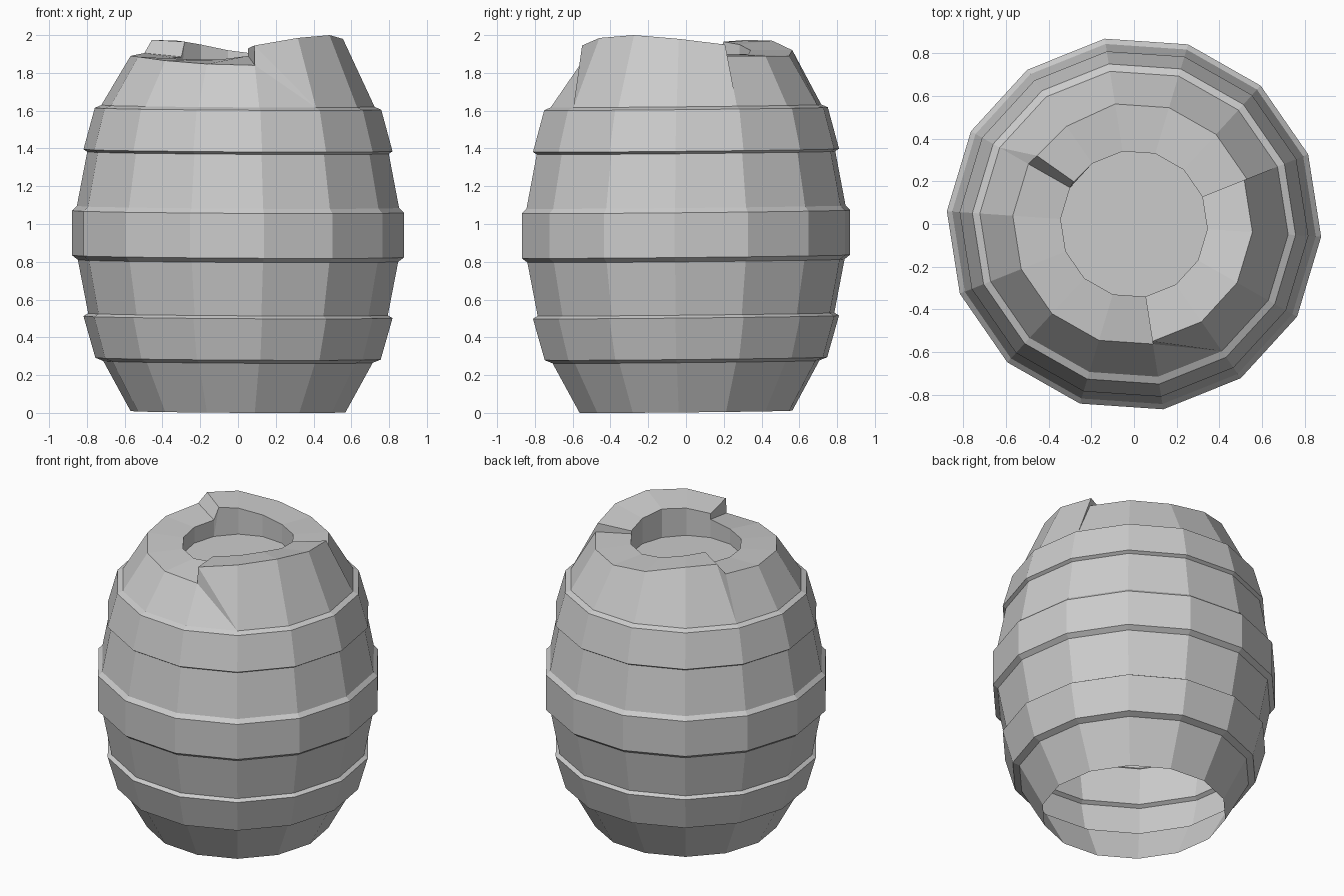
import bpy, bmesh
from math import cos, sin, radians
from mathutils import Vector

SIDES = 14
STEP = 360 / SIDES
START = -3.9

cube = bpy.data.objects.get("Cube")
if cube:
    bpy.data.objects.remove(cube, do_unlink=True)

grey = bpy.data.materials.new("plain_grey")
grey.use_nodes = True
colour = (0.6, 0.6, 0.6, 1)
grey.diffuse_color = colour
grey.node_tree.nodes["Principled BSDF"].inputs["Base Color"].default_value = colour


def polar(index, radius, z, lean=True, turn=0):
    """Point on a barrel ring; the whole barrel leans very slightly."""
    a = radians(START + index * STEP + turn)
    x, y = radius * cos(a), radius * sin(a)
    return Vector((x, y, z + (0.01 * y - 0.006 * x if lean else 0)))


def build(name, polygons):
    """Make a flat-shaded object from polygons, dropping collapsed corners."""
    bm = bmesh.new()
    for poly in polygons:
        pts = [p for i, p in enumerate(poly) if (p - poly[i - 1]).length > 1e-5]
        if len(pts) > 2:
            bm.faces.new([bm.verts.new(p) for p in pts])
    bmesh.ops.remove_doubles(bm, verts=bm.verts, dist=1e-5)
    mesh = bpy.data.meshes.new(name)
    bm.to_mesh(mesh)
    bm.free()
    mesh.materials.append(grey)
    obj = bpy.data.objects.new(name, mesh)
    bpy.context.collection.objects.link(obj)
    return obj


def strips(columns):
    """Quads between neighbouring columns of points, closing the loop."""
    for a, b in zip(columns, columns[1:] + columns[:1]):
        for k in range(len(a) - 1):
            yield (a[k], b[k], b[k + 1], a[k + 1])


# Barrel wall with three raised hoops, open underneath
profile = [
    (0.57, 0.006), (0.715, 0.27),
    (0.757, 0.287), (0.82, 0.507), (0.795, 0.522),
    (0.85, 0.805),
    (0.88, 0.828), (0.88, 1.065), (0.855, 1.09),
    (0.80, 1.377),
    (0.82, 1.39), (0.76, 1.61), (0.725, 1.625),
]
build("barrel_wall", strips([[polar(i, r, z) for r, z in profile]
                             for i in range(SIDES)]))

# Broken shoulder and rim: three ramps with a step between each
# Each entry: side index, shoulder index, outer height, inner height, turn
rim = [
    (1, 1, 1.89, 1.90, 0), (2, 2, 1.89, 1.90, 0), (3, 3, 1.89, 1.90, 0),
    (4, 4, 1.92, 1.92, 0), (5, 5, 1.97, 1.95, 0), (6, 6, 1.975, 1.965, -5.5),
    (6, 6, 1.905, 1.885, 0), (7, 7, 1.89, 1.88, 0), (8, 8, 1.885, 1.875, 0),
    (9, 9, 1.865, 1.87, 0), (10, 10, 1.847, 1.87, 0), (11, 11, 1.84, 1.89, 0),
    (11, 12, 1.84, 1.89, 0),
    (11, 12, 1.945, 1.93, 0), (12, 12, 1.985, 1.95, 0), (13, 13, 2.0, 1.96, 0),
    (14, 14, 1.98, 1.94, 0), (15, 15, 1.95, 1.92, 0),
]
FLOOR_RADIUS, FLOOR_Z = 0.345, 1.77
columns = []
for i, shoulder, z_out, z_in, turn in rim:
    r_out = 0.57 if z_out < 1.93 else 0.557
    columns.append([
        polar(shoulder, 0.725, 1.625),
        polar(i, r_out, z_out, False, turn),
        polar(i, FLOOR_RADIUS, z_in, False, turn),
        polar(i, FLOOR_RADIUS, FLOOR_Z),
    ])
build("stepped_rim", strips(columns))

# Sunken lid
centre = Vector((0, 0, FLOOR_Z))
build("sunken_lid", [(polar(i, FLOOR_RADIUS, FLOOR_Z),
                      polar(i + 1, FLOOR_RADIUS, FLOOR_Z), centre)
                     for i in range(SIDES)])
